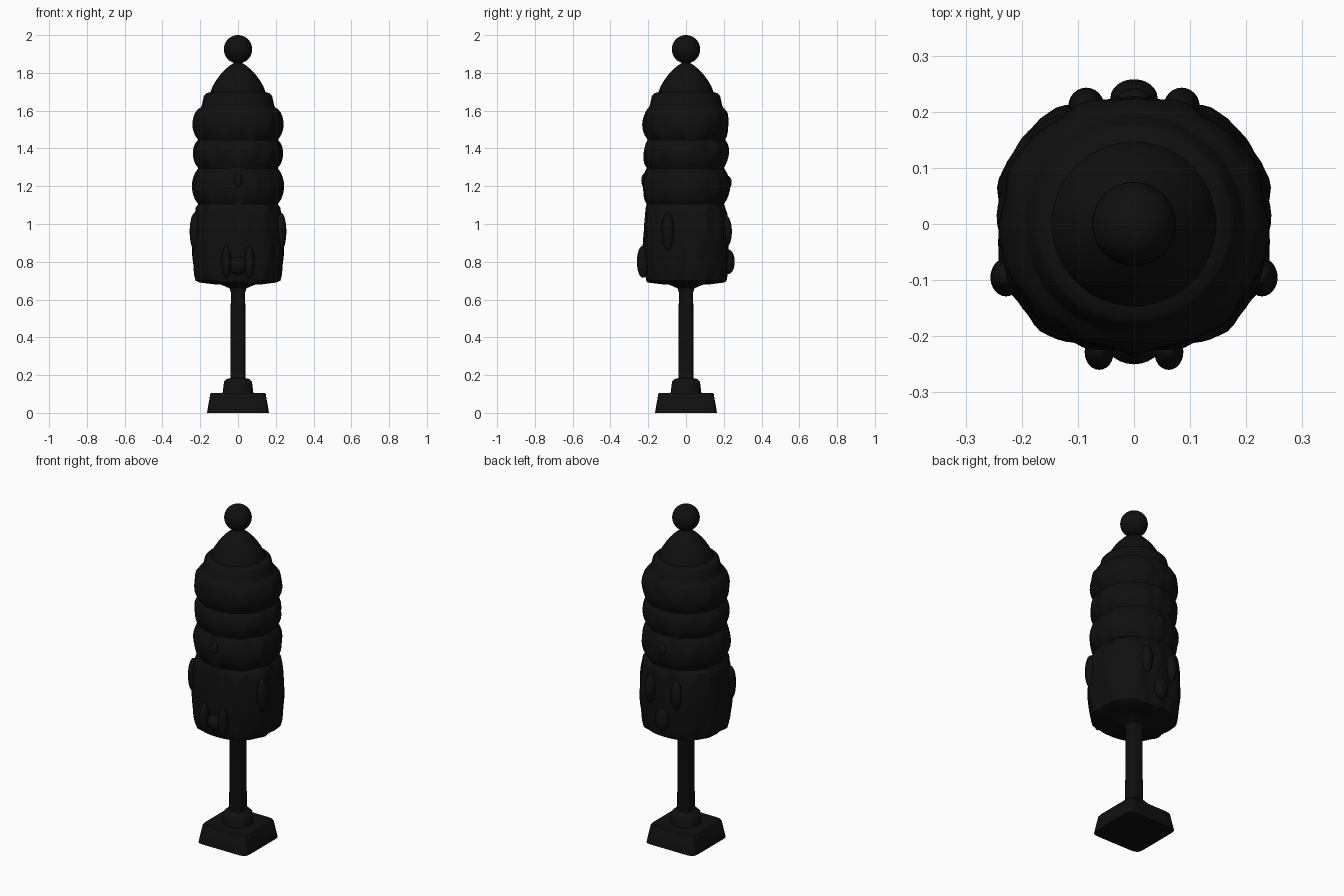
import bpy, bmesh, math

if "Cube" in bpy.data.objects:
    bpy.data.objects.remove(bpy.data.objects["Cube"])

mat = bpy.data.materials.new("black")
mat.diffuse_color = (0.005, 0.005, 0.005, 1)
mat.use_nodes = True
mat.node_tree.nodes["Principled BSDF"].inputs["Base Color"].default_value = mat.diffuse_color


def finish(ob, angle=40):
    ob.data.materials.append(mat)
    bpy.ops.object.select_all(action='DESELECT')
    ob.select_set(True)
    bpy.context.view_layer.objects.active = ob
    bpy.ops.object.shade_smooth_by_angle(angle=math.radians(angle))


def loft(name, rows, n=96, carve=None):
    """Stack of superellipse rings; each row is (z, rx, ry, power)."""
    bm = bmesh.new()
    rings = []
    for z, rx, ry, p in rows:
        ring = []
        for i in range(n):
            a = 2 * math.pi * i / n
            c, s = math.cos(a), math.sin(a)
            r = (abs(c / rx) ** p + abs(s / ry) ** p) ** (-1 / p)
            if carve:
                r += carve(a, z)
            ring.append(bm.verts.new((r * c, r * s, z)))
        rings.append(ring)
    for lo, hi in zip(rings, rings[1:]):
        for i in range(n):
            j = (i + 1) % n
            bm.faces.new((lo[i], lo[j], hi[j], hi[i]))
    bm.faces.new(rings[0][::-1])
    bm.faces.new(rings[-1])
    me = bpy.data.meshes.new(name)
    bm.to_mesh(me)
    bm.free()
    ob = bpy.data.objects.new(name, me)
    bpy.context.collection.objects.link(ob)
    finish(ob)


def even(power, *profile):
    """Rows with the same radius in x and y."""
    return [(z, r, r, power) for z, r in profile]


def lump(name, x, y, z, sx, sy, sz, seg=24):
    bpy.ops.mesh.primitive_uv_sphere_add(segments=seg, ring_count=seg // 2, location=(x, y, z))
    ob = bpy.context.object
    ob.name = name
    ob.scale = (sx, sy, sz)
    finish(ob, 60)


def mirrored(name, x, *rest):
    lump(name + "_right", x, *rest)
    lump(name + "_left", -x, *rest)


# Square foot, collar and flared stem
loft("foot", even(11, (0, .164), (.1, .147), (.106, .142)))
loft("collar", even(2.3, (.1, .082), (.165, .074), (.18, .06), (.184, .04)))
loft("stem", even(4, (.17, .041), (.64, .038), (.66, .045), (.675, .08), (.69, .12)))


# Shallow carving, measured from the front so it mirrors in x
def carve(a, z):
    f = a + math.pi / 2
    if z < .7 or z > 1.6:
        return 0
    if z < 1.08:
        return .004 * math.cos(10 * f) + .003 * math.cos(17 * f) * math.cos(22 * z)
    return .004 * math.cos(9 * f) * math.sin(30 * z) + .002 * math.cos(16 * f)


def tier(z0, z1, rx, ry, swell, power, steps=9):
    """Rounded band from z0 to z1 that swells outwards at mid height."""
    for i in range(steps):
        t = i / (steps - 1)
        b = swell * math.sin(math.pi * t) ** .7
        yield (z0 + (z1 - z0) * t, rx + b, ry + b * .75, power)


# Trunk: square lower drum, three bulging tiers, domed cap
trunk = even(2.4, (.68, .12), (.69, .203))
trunk += tier(.7, 1.085, .222, .208, .02, 2.6, 15)
trunk += tier(1.105, 1.295, .208, .203, .034, 2.1)
trunk += tier(1.3, 1.445, .21, .204, .027, 2.1)
trunk += tier(1.45, 1.608, .212, .206, .027, 2.1)
trunk += even(2, (1.616, .198), (1.63, .191), (1.68, .18), (1.692, .168), (1.698, .146))
trunk += even(2, (1.73, .134), (1.76, .116), (1.79, .094), (1.82, .066), (1.84, .042), (1.855, .018))
loft("carved_trunk", trunk, carve=carve)

# Ball on top
lump("top_ball", 0, 0, 1.925, .075, .075, .075, 40)

# Raised carvings on the lower drum
mirrored("front_limb", .062, -.228, .80, .026, .032, .085)
lump("front_belly", 0, -.21, .78, .05, .04, .05)
mirrored("side_figure", .228, -.095, .96, .028, .034, .1)
lump("back_limb", 0, .225, .80, .042, .033, .065)
mirrored("back_figure", .085, .21, .96, .032, .033, .085)

# Small raised features on the upper tiers
lump("front_nose", 0, -.215, 1.23, .025, .022, .04)
lump("back_nose", 0, .22, 1.22, .03, .022, .035)
